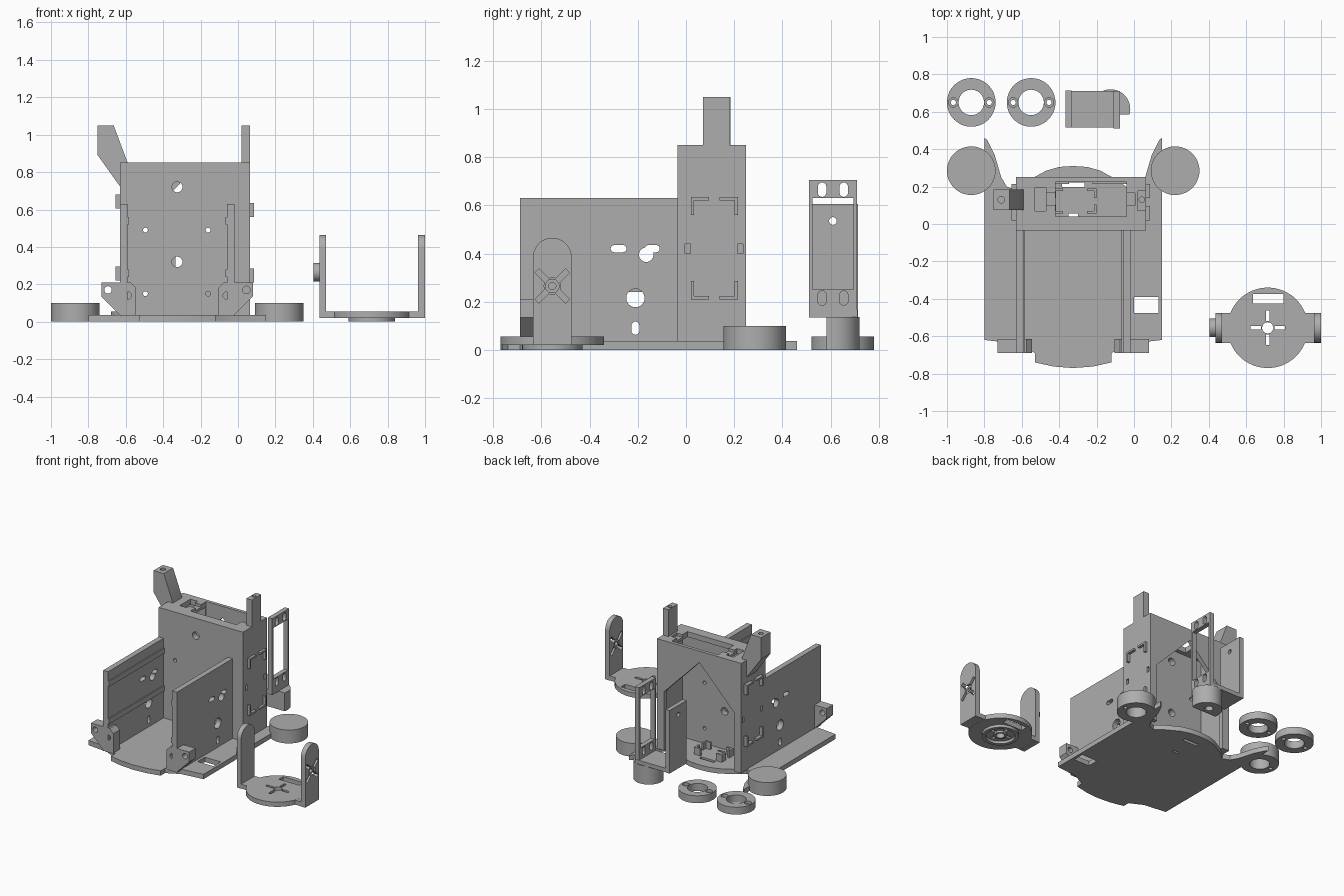
import bpy, bmesh
from math import sin, cos, pi, radians

cube = bpy.data.objects.get("Cube")
if cube:
    bpy.data.objects.remove(cube)

grey = bpy.data.materials.new("plain grey")
grey.use_nodes = True
grey.diffuse_color = (0.42, 0.42, 0.42, 1)
grey.node_tree.nodes["Principled BSDF"].inputs["Base Color"].default_value = (0.42, 0.42, 0.42, 1)
grey.node_tree.nodes["Principled BSDF"].inputs["Roughness"].default_value = 0.7

MID = -0.325  # mirror line of the chassis
PLACE = {"x": lambda u, v, w: (w, u, v),
         "y": lambda u, v, w: (u, w, v),
         "z": lambda u, v, w: (u, v, w)}


def prism(name, pts, axis, a, b):
    """Extrude a 2D outline along an axis from a to b."""
    bm = bmesh.new()
    low = [bm.verts.new(PLACE[axis](u, v, a)) for u, v in pts]
    high = [bm.verts.new(PLACE[axis](u, v, b)) for u, v in pts]
    bm.faces.new(low)
    bm.faces.new(high)
    n = len(pts)
    for i in range(n):
        j = (i + 1) % n
        bm.faces.new((low[i], low[j], high[j], high[i]))
    bmesh.ops.recalc_face_normals(bm, faces=bm.faces)
    mesh = bpy.data.meshes.new(name)
    bm.to_mesh(mesh)
    bm.free()
    mesh.materials.append(grey)
    ob = bpy.data.objects.new(name, mesh)
    bpy.context.collection.objects.link(ob)
    return ob


def arc(u, v, r, start=0, end=360, n=40):
    full = end - start == 360
    steps = n if full else n + 1
    angles = [radians(start + (end - start) * i / n) for i in range(steps)]
    return [(u + r * cos(t), v + r * sin(t)) for t in angles]


def rect(u0, u1, v0, v1):
    return [(u0, v0), (u1, v0), (u1, v1), (u0, v1)]


def slot(u, v, w, h):
    """Rounded slot outline centred on u, v."""
    r = min(w, h) / 2
    if w > h:
        d = w / 2 - r
        return arc(u + d, v, r, -90, 90, 8) + arc(u - d, v, r, 90, 270, 8)
    d = h / 2 - r
    return arc(u, v + d, r, 0, 180, 8) + arc(u, v - d, r, 180, 360, 8)


def cross(u, v, inner, outer, width, turn):
    """Four radial slot outlines around a centre."""
    shapes = []
    for k in range(4):
        t = radians(turn + 90 * k)
        c, s, h = cos(t), sin(t), width / 2
        shapes.append([(u + a * c - b * s, v + a * s + b * c)
                       for a, b in rect(inner, outer, -h, h)])
    return shapes


def mirror(pts):
    return [(2 * MID - u, v) for u, v in reversed(pts)]


def cut(ob, axis, a, b, *outlines):
    for outline in outlines:
        cutter = prism("cutter", outline, axis, a, b)
        cutter.hide_render = True
        mod = ob.modifiers.new("cut", "BOOLEAN")
        mod.operation, mod.solver, mod.object = "DIFFERENCE", "EXACT", cutter
        bpy.context.view_layer.objects.active = ob
        bpy.ops.object.modifier_apply(modifier=mod.name)
        bpy.data.objects.remove(cutter)
    return ob


def corner_ribs(name, u0, u1, v0, v1, axis, a, b, leg=0.075, t=0.014):
    """Four L-shaped ribs framing a rectangle."""
    for u, su in ((u0, 1), (u1, -1)):
        for v, sv in ((v0, 1), (v1, -1)):
            prism(name, [(u, v), (u + su * leg, v), (u + su * leg, v + sv * t),
                         (u + su * t, v + sv * t), (u + su * t, v + sv * leg),
                         (u, v + sv * leg)], axis, a, b)


# Base plate with rear horns and bowed ends
half = [(-0.53, -0.74), (-0.53, -0.69), (-0.63, -0.64), (-0.8, -0.62),
        (-0.8, 0.46), (-0.785, 0.45), (-0.745, 0.37), (-0.71, 0.25),
        (-0.68, 0.2), (-0.63, 0.18), (-0.57, 0.23), (-0.47, 0.285), (-0.4, 0.305)]
front_bow = [(-0.22, -0.762), (MID, -0.77), (-0.43, -0.762)]
base = prism("base_plate", half + [(MID, 0.31)] + mirror(half) + front_bow, "z", 0, 0.036)
cut(base, "z", -0.1, 0.1, rect(0, 0.13, -0.475, -0.39),
    rect(-0.385, -0.265, 0.198, 0.222), rect(-0.35, -0.3, 0.04, 0.055))

# Caster cups and loose caster rings
for name, x, y, h, depth in (("caster_cup", -0.87, 0.285, 0.1, 0.08),
                             ("caster_cup", 0.22, 0.285, 0.1, 0.08),
                             ("caster_ring", -0.87, 0.65, 0.055, 0.1),
                             ("caster_ring", -0.55, 0.65, 0.055, 0.1)):
    ring = prism(name, arc(x, y, 0.13, n=48), "z", 0, h)
    cut(ring, "z", -0.05, depth, arc(x, y, 0.068))
    for dx in (-0.096, 0.096):
        cut(ring, "z", -0.05, depth, arc(x + dx, y, 0.014, n=16))
        if h < 0.1:
            cut(ring, "z", 0.035, 0.1, arc(x + dx, y, 0.025, n=20))

# Side walls with inner rails and front mounting ears
ear = [(-0.73, 0.21), (-0.575, 0.21), (-0.545, 0.18), (-0.545, 0.03), (-0.625, 0.03), (-0.73, 0.135)]
ear_holes = [arc(-0.695, 0.17, 0.02, n=20), arc(-0.59, 0.14, 0.02, n=20)]
for side in (1, -1):
    def sx(x):
        return x if side == 1 else 2 * MID - x
    wall = prism("side_wall", rect(-0.69, -0.03, 0.03, 0.63), "x", sx(-0.63), sx(-0.59))
    cut(wall, "x", -1, 1, arc(-0.21, 0.215, 0.038), slot(-0.21, 0.09, 0.033, 0.055),
        arc(-0.165, 0.395, 0.03), slot(-0.28, 0.42, 0.066, 0.03), slot(-0.14, 0.42, 0.062, 0.03))
    for z in (0.26, 0.54):
        prism("wall_rail", rect(-0.69, -0.03, z - 0.02, z + 0.02), "x", sx(-0.595), sx(-0.582))
    flip = (lambda p: p) if side == 1 else mirror
    cut(prism("front_ear", flip(ear), "y", -0.69, -0.615), "y", -1, 0, *[flip(h) for h in ear_holes])

# Hollow tower with a gabled rear opening
tower = prism("tower", rect(-0.63, 0.065, -0.035, 0.25), "z", 0.03, 0.85)
cut(tower, "z", -0.1, 0.81, rect(-0.585, 0.02, 0.01, 0.215))
cut(tower, "y", 0.1, 0.4, [(-0.57, -0.1), (0.005, -0.1), (0.005, 0.47), (-0.285, 0.765), (-0.57, 0.47)])
cut(tower, "y", -0.1, 0.1, arc(MID, 0.72, 0.028), arc(MID, 0.32, 0.028),
    *[arc(x, z, 0.013, n=16) for x in (-0.495, -0.16) for z in (0.15, 0.49)])
cut(tower, "z", 0.7, 1, rect(-0.42, -0.04, 0.04, 0.225), rect(-0.53, -0.47, 0.07, 0.195))
cut(tower, "z", 0.83, 1, rect(-0.48, -0.41, 0.1, 0.165), rect(-0.045, 0.005, 0.1, 0.165))
for y in (0.007, 0.225):
    for a, b in ((0.04, 0.1), (-0.7, -0.605)):
        cut(tower, "x", a, b, rect(y - 0.011, y + 0.011, 0.4, 0.44))

# Component locating ribs on both tower sides and the floor
corner_ribs("tower_side_rib", 0.02, 0.215, 0.21, 0.635, "x", 0.06, 0.085)
corner_ribs("tower_side_rib", 0.02, 0.215, 0.22, 0.68, "x", -0.655, -0.625)
corner_ribs("floor_rib", -0.43, -0.2, 0.055, 0.19, "z", 0.03, 0.09, leg=0.05)

# Top posts
right_post = prism("straight_post", rect(0.02, 0.065, 0.07, 0.18), "z", 0.84, 1.05)
cut(right_post, "z", 0.95, 1.1, arc(0.042, 0.13, 0.015, n=16))
left_post = prism("angled_post", [(-0.75, 1.05), (-0.665, 1.05), (-0.59, 0.85), (-0.59, 0.84),
                                  (-0.625, 0.84), (-0.625, 0.715), (-0.75, 0.89)], "y", 0.075, 0.185)
cut(left_post, "z", 0.95, 1.1, arc(-0.71, 0.13, 0.018, n=16))

# U bracket: turntable disc, lower ring and hub, two rounded arms
BX, BY = 0.715, -0.555
disc = prism("bracket_disc", arc(BX, BY, 0.215, n=64), "z", 0.02, 0.055)
bridge = prism("bracket_bridge", rect(0.44, 0.995, -0.635, -0.475), "z", 0.021, 0.054)
ring = prism("bracket_lower_ring", arc(BX, BY, 0.125, n=48), "z", 0, 0.022)
cut(ring, "z", -0.1, 0.1, arc(BX, BY, 0.1))
hub = prism("bracket_hub", arc(BX, BY, 0.045), "z", 0.005, 0.022)
for part in (disc, bridge, hub):
    cut(part, "z", -0.1, 0.1, arc(BX, BY, 0.03, n=24), *cross(BX, BY, 0.037, 0.092, 0.02, 0))
cut(disc, "z", -0.1, 0.1, rect(0.635, 0.8, -0.425, -0.375))
arm = [(-0.635, 0.02), (-0.475, 0.02)] + arc(BY, 0.385, 0.08, 0, 180, 24)
left_arm = prism("bracket_pivot_arm", arm, "x", 0.435, 0.47)
boss = prism("bracket_pivot_boss", arc(BY, 0.265, 0.05), "x", 0.405, 0.436)
right_arm = prism("bracket_horn_arm", arm, "x", 0.963, 1)
cut(right_arm, "x", 0.9, 1.1, arc(BY, 0.265, 0.034, n=24), *cross(BY, 0.265, 0.03, 0.09, 0.024, 45))
horn = prism("bracket_horn_centre", arc(BY, 0.265, 0.03, n=24), "x", 0.965, 0.99)
cut(horn, "x", 0.9, 1.1, arc(BY, 0.265, 0.015, n=16))

# Sensor holder: tall window frame, shorter back plate, floor and foot
frame = prism("holder_frame", rect(0.51, 0.71, 0.135, 0.705), "x", -0.11, -0.075)
cut(frame, "x", -0.2, 0, rect(0.525, 0.695, 0.25, 0.63),
    *[slot(y, z, 0.035, 0.06) for y in (0.565, 0.655) for z in (0.215, 0.665)])
plate = prism("holder_back_plate", rect(0.515, 0.715, 0.135, 0.605), "x", -0.365, -0.333)
cut(plate, "x", -0.5, -0.2, arc(0.61, 0.535, 0.016, n=20))
prism("holder_floor", rect(-0.36, -0.08, 0.515, 0.712), "z", 0.135, 0.165)
foot = prism("holder_foot", arc(-0.125, 0.615, 0.105, -17, 197), "z", 0, 0.137)
cut(foot, "z", -0.1, 0.1, arc(-0.125, 0.64, 0.028, n=24))

# Smooth the round walls, keep the edges crisp
bpy.ops.object.select_all(action="DESELECT")
for ob in bpy.context.collection.objects:
    if ob.type == "MESH" and grey.name in ob.data.materials:
        ob.select_set(True)
        bpy.context.view_layer.objects.active = ob
bpy.ops.object.shade_smooth_by_angle(angle=radians(30))
